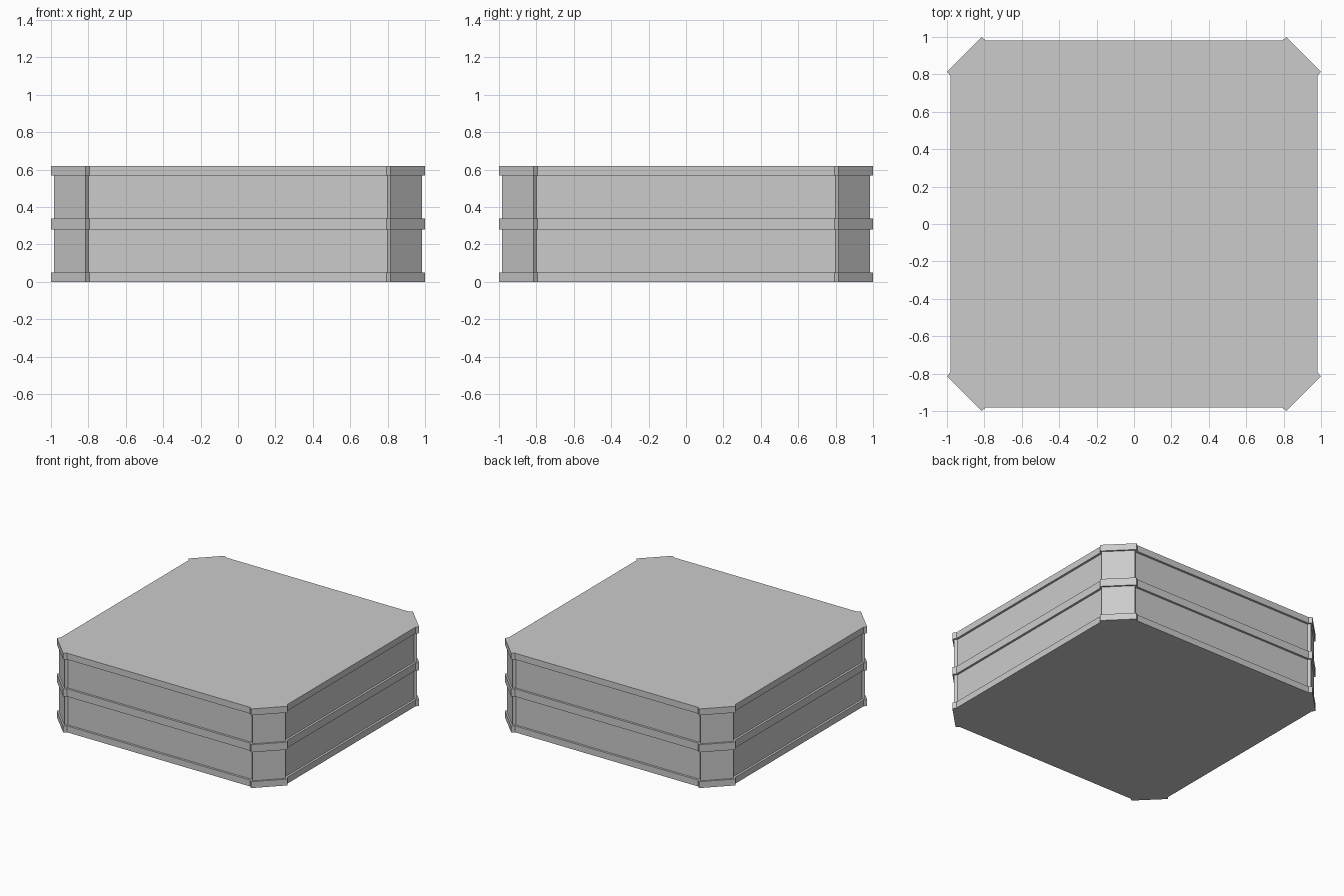
import bpy, bmesh

if "Cube" in bpy.data.objects:
    bpy.data.objects.remove(bpy.data.objects["Cube"])

grey = bpy.data.materials.new("plain grey")
grey.use_nodes = True
colour = (0.6, 0.6, 0.6, 1)
grey.diffuse_color = colour
grey.node_tree.nodes["Principled BSDF"].inputs["Base Color"].default_value = colour


def outline(tip, shoulder, notch, side):
    """Square with chamfered corner pillars standing proud of the sides."""
    corner = [(side, notch), (tip, shoulder), (shoulder, tip), (notch, side)]
    points = []
    for turn in range(4):
        points += corner
        corner = [(-y, x) for x, y in corner]
    return points


BAND = outline(1.0, 0.815, 0.793, 0.982)
WALL = outline(0.983, 0.815, 0.798, 0.965)

# Stacked sections: three proud bands with two recessed wall panels between
sections = [(BAND, 0.0), (BAND, 0.05), (WALL, 0.05), (WALL, 0.28),
            (BAND, 0.28), (BAND, 0.34), (WALL, 0.34), (WALL, 0.57),
            (BAND, 0.57), (BAND, 0.62)]

bm = bmesh.new()
rings = [[bm.verts.new((x, y, z)) for x, y in shape] for shape, z in sections]
for low, high in zip(rings, rings[1:]):
    for i in range(len(low)):
        j = (i + 1) % len(low)
        bm.faces.new((low[i], low[j], high[j], high[i]))

# Flat bottom and top
bm.faces.new(rings[0][::-1])
bm.faces.new(rings[-1])
bmesh.ops.recalc_face_normals(bm, faces=bm.faces)

mesh = bpy.data.meshes.new("banded_platform")
bm.to_mesh(mesh)
bm.free()
mesh.materials.append(grey)
platform = bpy.data.objects.new("banded_platform", mesh)
bpy.context.collection.objects.link(platform)
